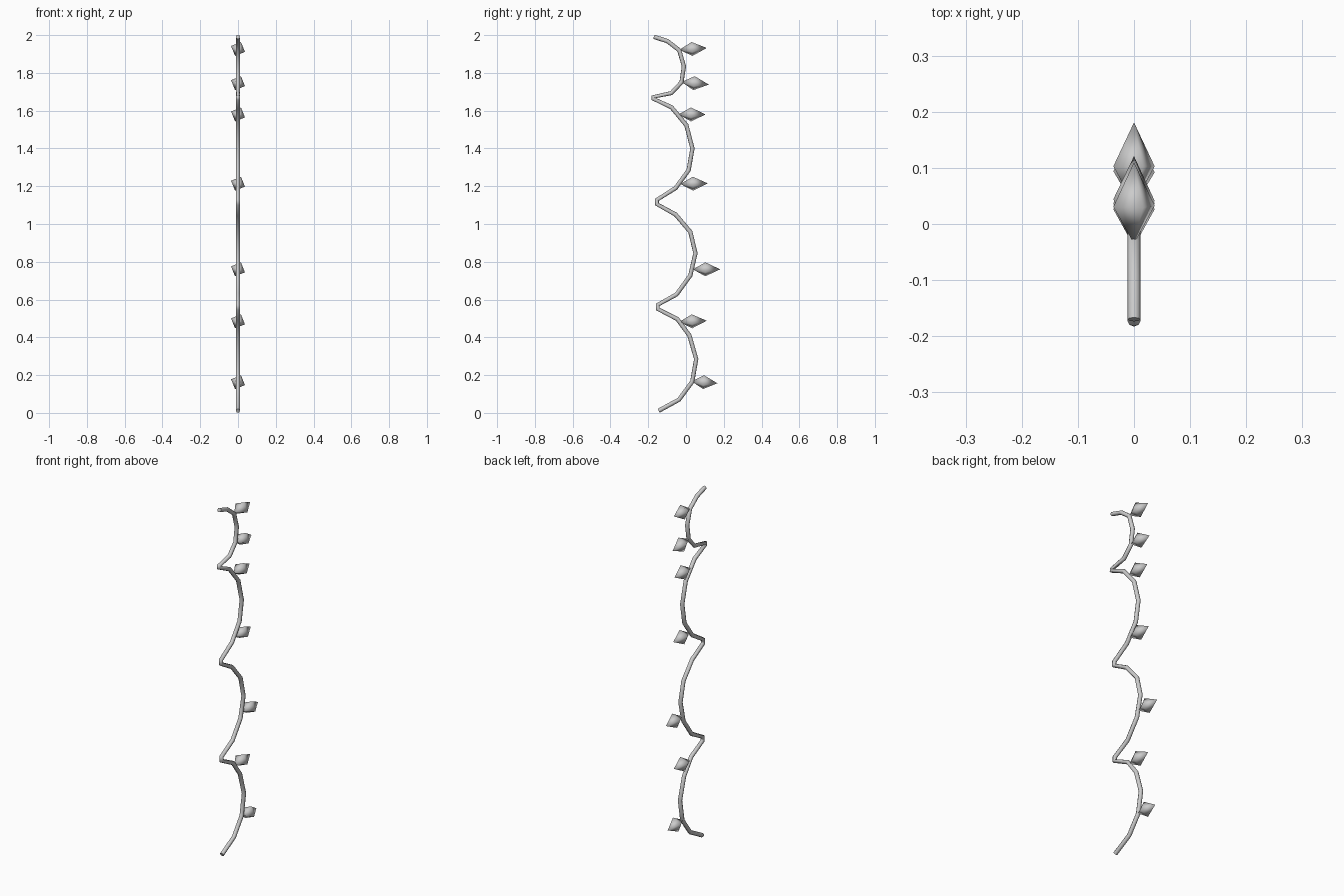
import bpy, bmesh, math
from mathutils import Vector

if "Cube" in bpy.data.objects:
    bpy.data.objects.remove(bpy.data.objects["Cube"])

# winding stem: (y, z) points of four bowed stretches joined at hairpins
stem = [(-.145, .011), (-.037, .07), (.033, .165), (.054, .285), (.018, .41), (-.046, .497), (-.150, .55),
        (-.150, .572), (-.050, .627), (.023, .728), (.050, .845), (.023, .958), (-.055, 1.05), (-.154, 1.105),
        (-.154, 1.128), (-.055, 1.19), (.014, 1.285), (.034, 1.40), (.002, 1.523), (-.077, 1.618), (-.173, 1.663),
        (-.173, 1.673), (-.077, 1.693), (-.024, 1.75), (-.011, 1.835), (-.036, 1.92), (-.098, 1.968), (-.170, 1.991)]
cu = bpy.data.curves.new("stem", 'CURVE')
cu.dimensions = '3D'
cu.bevel_depth = .0115
cu.bevel_resolution = 2
cu.use_fill_caps = True
sp = cu.splines.new('POLY')
sp.points.add(len(stem) - 1)
for p, (y, z) in zip(sp.points, stem):
    p.co = (0, y, z, 1)
ob = bpy.data.objects.new("stem", cu)
bpy.context.collection.objects.link(ob)
bpy.context.view_layer.objects.active = ob
ob.select_set(True)
bpy.ops.object.convert(target='MESH')


def bud(name, y0, z0, y1, z1):
    """Four-sided double-pointed bud from its base to its tip."""
    bm = bmesh.new()
    a, b = Vector((0, y0, z0)), Vector((0, y1, z1))
    va, vb = bm.verts.new(a), bm.verts.new(b)
    mid = a.lerp(b, .46)
    ax = (b - a).normalized()
    up = Vector((1, 0, 0)).cross(ax)
    ring = []
    for i in range(4):
        t = math.radians(67 + 90 * i)
        ring.append(bm.verts.new(mid + .04 * (math.cos(t) * Vector((1, 0, 0)) + math.sin(t) * up)))
    for i in range(4):
        p, q = ring[i], ring[(i + 1) % 4]
        bm.faces.new((va, p, q))
        bm.faces.new((vb, q, p))
    bmesh.ops.recalc_face_normals(bm, faces=bm.faces)
    for f in bm.faces:
        f.smooth = True
    me = bpy.data.meshes.new(name)
    bm.to_mesh(me)
    bm.free()
    bpy.context.collection.objects.link(bpy.data.objects.new(name, me))


# buds along the outer side of the stem
buds = [(-.035, 1.922, .110, 1.932), (-.024, 1.752, .121, 1.738), (-.040, 1.58, .104, 1.58),
        (-.030, 1.212, .115, 1.215), (.036, .76, .181, .76), (-.035, .482, .110, .488),
        (.031, .167, .166, .157)]
for i, d in enumerate(buds):
    bud(f"bud_{i + 1}", *d)
